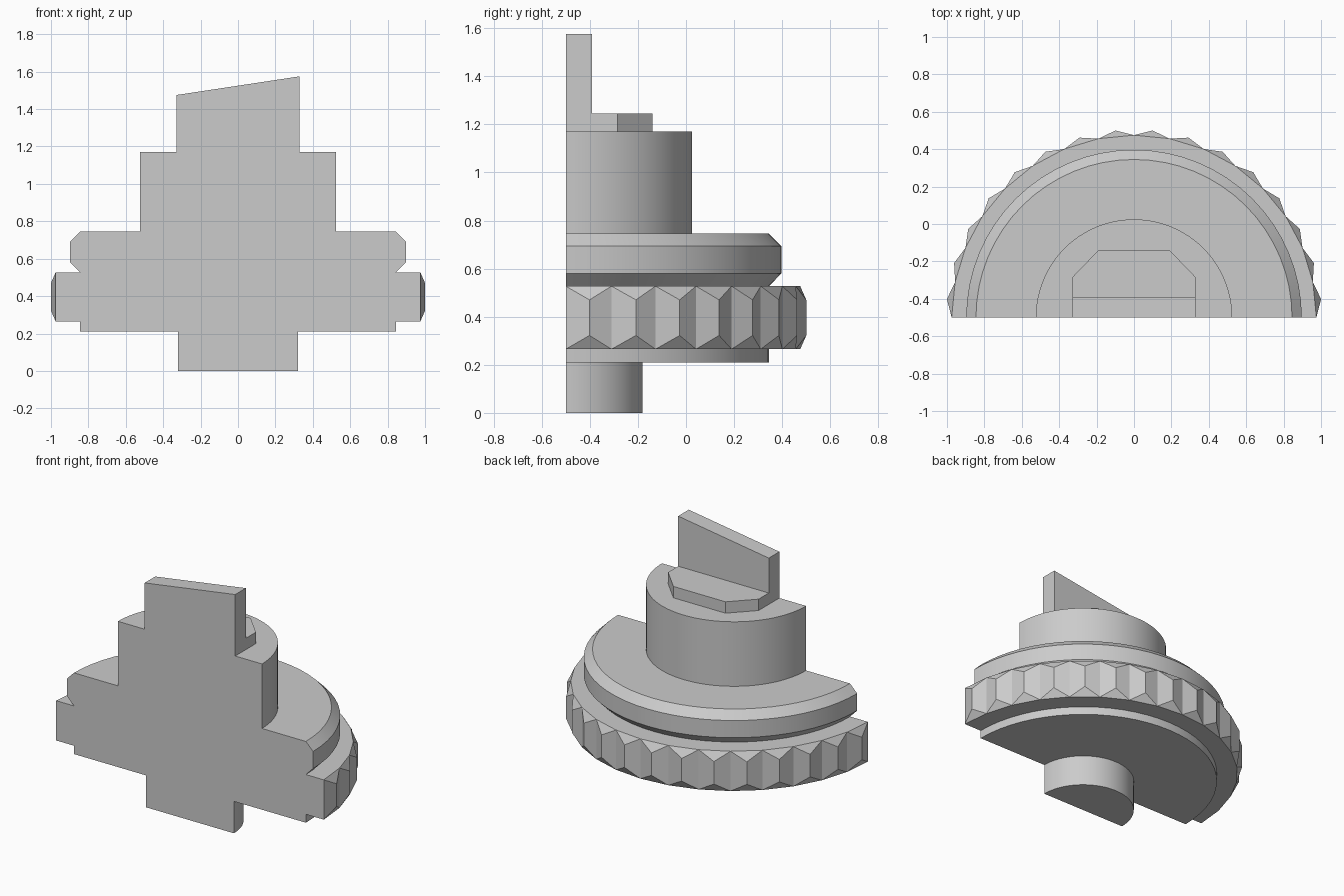
import bpy
import bmesh
from math import pi, sin, cos, radians

CUT_Y = -0.5  # plane of the flat front section, also the axis of revolution

if "Cube" in bpy.data.objects:
    bpy.data.objects.remove(bpy.data.objects["Cube"], do_unlink=True)

grey = bpy.data.materials.new("plain grey")
grey.use_nodes = True
colour = (0.6, 0.6, 0.6, 1)
grey.diffuse_color = colour
grey.node_tree.nodes["Principled BSDF"].inputs["Base Color"].default_value = colour


def finish(name, bm, smooth=False):
    bmesh.ops.recalc_face_normals(bm, faces=bm.faces)
    mesh = bpy.data.meshes.new(name)
    bm.to_mesh(mesh)
    bm.free()
    mesh.materials.append(grey)
    obj = bpy.data.objects.new(name, mesh)
    bpy.context.collection.objects.link(obj)
    if smooth:
        bpy.ops.object.select_all(action="DESELECT")
        obj.select_set(True)
        bpy.context.view_layer.objects.active = obj
        bpy.ops.object.shade_smooth_by_angle(angle=radians(30))
    return obj


def polar(bm, r, a, z):
    return bm.verts.new((r * cos(a), CUT_Y + r * sin(a), z))


def half_round(name, profile, steps):
    """Half solid of revolution from (radius, z) pairs, flat side to the front."""
    bm = bmesh.new()
    rings = [[polar(bm, r, pi * i / steps, z) for i in range(steps + 1)]
             for r, z in profile]
    for low, high in zip(rings, rings[1:]):
        for i in range(steps):
            bm.faces.new((low[i], low[i + 1], high[i + 1], high[i]))
    bm.faces.new(rings[0])
    bm.faces.new(rings[-1])
    bm.faces.new([r[0] for r in rings] + [r[-1] for r in reversed(rings)])
    return finish(name, bm, smooth=True)


def prism(name, outline, offset):
    """Straight extrusion of a flat outline."""
    bm = bmesh.new()
    face = bm.faces.new([bm.verts.new(p) for p in outline])
    new = bmesh.ops.extrude_face_region(bm, geom=[face])["geom"]
    bmesh.ops.translate(bm, vec=offset,
                        verts=[v for v in new if isinstance(v, bmesh.types.BMVert)])
    return finish(name, bm)


def grip_ring(name, teeth, valley_r, peak_r, z0, z1, inset):
    """Half ring of pointed ridges, each with sloped ends."""
    bm = bmesh.new()
    step = pi / teeth
    low, high = [[polar(bm, valley_r, i * step, z) for i in range(teeth + 1)]
                 for z in (z0, z1)]
    for i in range(teeth):
        a = (i + 0.5) * step
        p0 = polar(bm, peak_r, a, z0 + inset)
        p1 = polar(bm, peak_r, a, z1 - inset)
        bm.faces.new((low[i], p0, p1, high[i]))
        bm.faces.new((p0, low[i + 1], high[i + 1], p1))
        bm.faces.new((low[i], low[i + 1], p0))
        bm.faces.new((high[i], p1, high[i + 1]))
    bm.faces.new(low)
    bm.faces.new(high)
    bm.faces.new((low[0], high[0], high[-1], low[-1]))
    return finish(name, bm)


# Stacked round parts, bottom to top
half_round("bottom_post", [(0.32, 0), (0.32, 0.21)], 48)
half_round("base_disc", [(0.845, 0.21), (0.845, 0.265)], 32)
grip_ring("grip_ring", 16, 0.975, 1.005, 0.265, 0.527, 0.057)
half_round("chamfered_disc",
           [(0.845, 0.527), (0.897, 0.58), (0.897, 0.693), (0.845, 0.745)], 32)
half_round("hub", [(0.525, 0.745), (0.525, 1.17)], 48)

# Low step with clipped back corners
BLADE_BACK, HALF = -0.39, 0.33
prism("step_plate",
      [(x, y, 1.17) for x, y in ((-HALF, BLADE_BACK), (HALF, BLADE_BACK),
                                 (HALF, -0.285), (0.19, -0.14),
                                 (-0.19, -0.14), (-HALF, -0.285))],
      (0, 0, 0.075))

# Upright blade with a slanted top
prism("slanted_blade",
      [(x, CUT_Y, z) for x, z in ((-HALF, 1.17), (HALF, 1.17),
                                  (HALF, 1.575), (-HALF, 1.475))],
      (0, BLADE_BACK - CUT_Y, 0))
